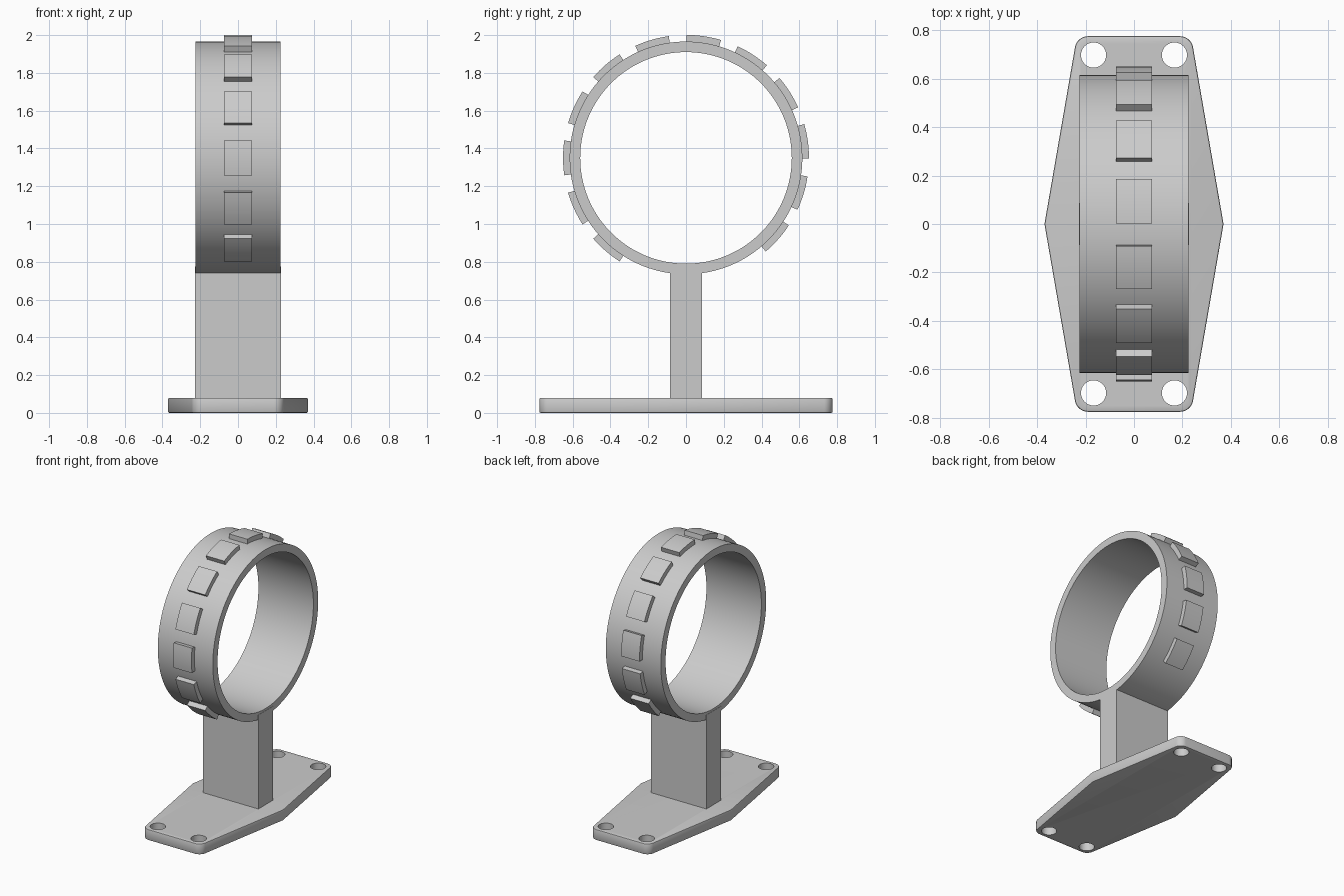
import bpy, bmesh, math

cube = bpy.data.objects.get("Cube")
if cube:
    bpy.data.objects.remove(cube, do_unlink=True)

grey = bpy.data.materials.new("light_grey")
grey.use_nodes = True
grey.diffuse_color = (0.6, 0.6, 0.6, 1)
grey.node_tree.nodes["Principled BSDF"].inputs["Base Color"].default_value = (0.6, 0.6, 0.6, 1)

RING_Z, INNER, OUTER, PAD_R = 1.35, 0.56, 0.616, 0.651
HALF_W = 0.225


def finish(name, bm, smooth=True):
    bmesh.ops.recalc_face_normals(bm, faces=bm.faces)
    mesh = bpy.data.meshes.new(name)
    bm.to_mesh(mesh)
    bm.free()
    mesh.materials.append(grey)
    obj = bpy.data.objects.new(name, mesh)
    bpy.context.collection.objects.link(obj)
    if smooth:
        bpy.ops.object.select_all(action="DESELECT")
        bpy.context.view_layer.objects.active = obj
        obj.select_set(True)
        bpy.ops.object.shade_smooth_by_angle(angle=math.radians(30))
    return obj


def arc_band(name, r_in, r_out, half_x, centre, span, steps):
    """Curved block around the ring axis; angles run from the top towards +y."""
    bm = bmesh.new()
    closed = span >= 2 * math.pi
    sections = []
    for i in range(steps if closed else steps + 1):
        a = centre - span / 2 + span * i / steps
        sections.append([bm.verts.new((x, r * math.sin(a), RING_Z + r * math.cos(a)))
                         for x, r in ((-half_x, r_in), (half_x, r_in),
                                      (half_x, r_out), (-half_x, r_out))])
    pairs = list(zip(sections, sections[1:]))
    if closed:
        pairs.append((sections[-1], sections[0]))
    else:
        bm.faces.new(sections[0])
        bm.faces.new(sections[-1])
    for s, t in pairs:
        for k in range(4):
            n = (k + 1) % 4
            bm.faces.new((s[k], s[n], t[n], t[k]))
    return finish(name, bm)


# Ring and the raised pads around it
arc_band("ring", INNER, OUTER, HALF_W, 0, 2 * math.pi, 128)
for i in range(12):
    angle = math.radians(-139.2 + 24.6 * i)
    arc_band(f"pad_{i + 1}", OUTER - 0.01, PAD_R, 0.075, angle, math.radians(16.3), 8)

# Post from the base up into the ring wall
bm = bmesh.new()
bmesh.ops.create_cube(bm, size=1)
for v in bm.verts:
    v.co.x *= 2 * HALF_W + 0.004
    v.co.y *= 0.172
    v.co.z = 0.07 if v.co.z < 0 else 0.775
finish("post", bm, smooth=False)

# Six-sided base plate with rounded ends and softened rims
bm = bmesh.new()
outline = [(0.37, 0), (0.236, 0.776), (-0.236, 0.776),
           (-0.37, 0), (-0.236, -0.776), (0.236, -0.776)]
bottom = bm.faces.new([bm.verts.new((x, y, 0)) for x, y in outline])
top = bmesh.ops.extrude_face_region(bm, geom=[bottom])["geom"]
for v in (g for g in top if isinstance(g, bmesh.types.BMVert)):
    v.co.z = 0.08
corners = [e for e in bm.edges
           if abs(e.verts[0].co.z - e.verts[1].co.z) > 0.01 and abs(e.verts[0].co.y) > 0.5]
bmesh.ops.bevel(bm, geom=corners, offset=0.045, segments=8, profile=0.5, affect="EDGES")
rims = [e for e in bm.edges if abs(e.verts[0].co.z - e.verts[1].co.z) < 0.01]
bmesh.ops.bevel(bm, geom=rims, offset=0.007, segments=2, profile=0.5, affect="EDGES")
base = finish("base_plate", bm, smooth=False)

# Bolt holes
bm = bmesh.new()
for sx in (-1, 1):
    for sy in (-1, 1):
        made = bmesh.ops.create_cone(bm, cap_ends=True, segments=40,
                                     radius1=0.052, radius2=0.052, depth=0.4)
        bmesh.ops.translate(bm, verts=made["verts"], vec=(sx * 0.167, sy * 0.698, 0))
cutter = finish("hole_cutter", bm, smooth=False)
cutter.hide_render = True
cut = base.modifiers.new("bolt_holes", "BOOLEAN")
cut.operation = "DIFFERENCE"
cut.solver = "EXACT"
cut.object = cutter
bpy.ops.object.select_all(action="DESELECT")
bpy.context.view_layer.objects.active = base
base.select_set(True)
bpy.ops.object.modifier_apply(modifier=cut.name)
bpy.data.objects.remove(cutter, do_unlink=True)
bpy.ops.object.shade_smooth_by_angle(angle=math.radians(30))
